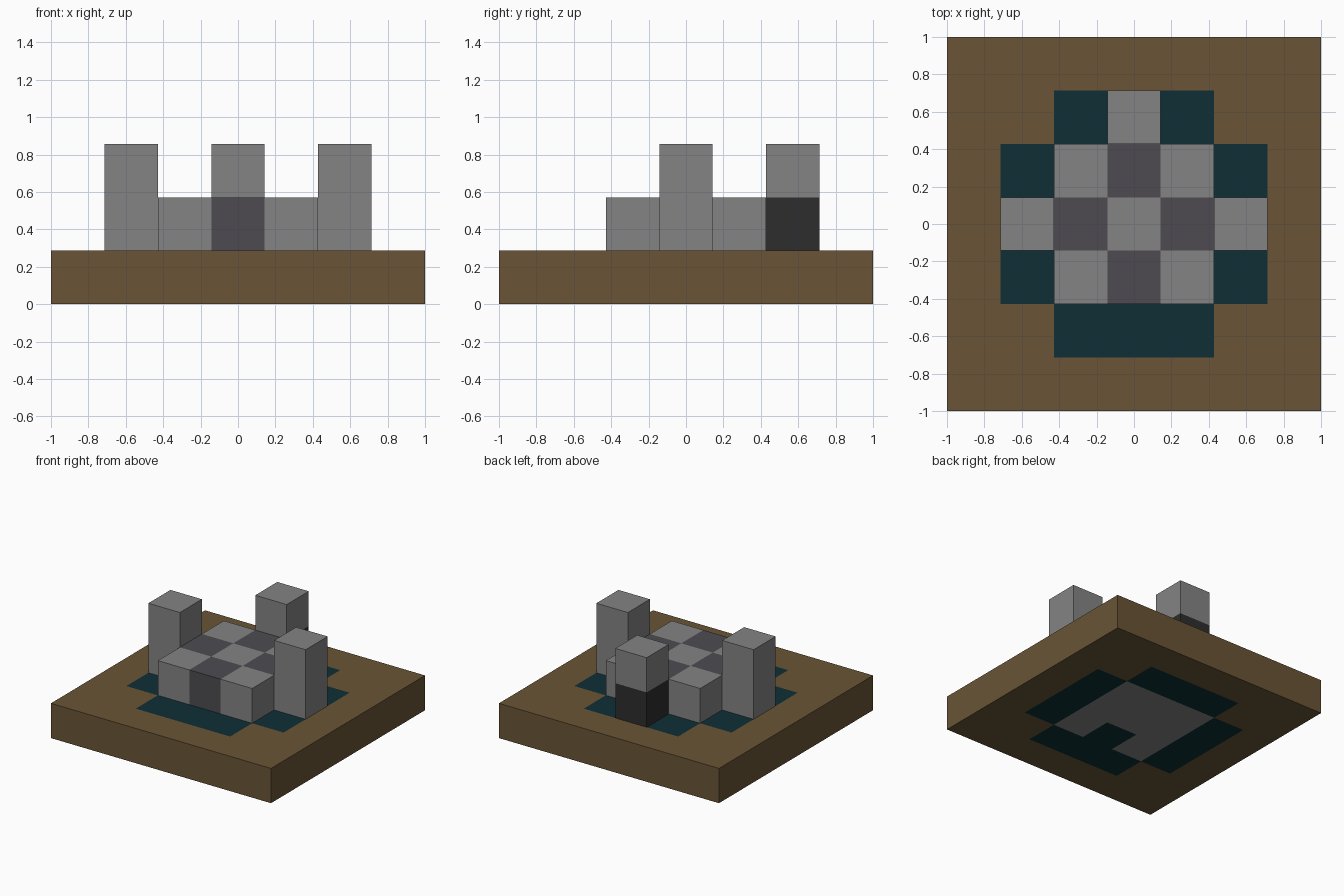
import bpy
import bmesh

cube = bpy.data.objects.get("Cube")
if cube:
    bpy.data.objects.remove(cube, do_unlink=True)

U = 2 / 7  # side of one block


def make_material(name, rgb):
    mat = bpy.data.materials.new(name)
    mat.use_nodes = True
    colour = (*rgb, 1)
    mat.diffuse_color = colour
    bsdf = mat.node_tree.nodes["Principled BSDF"]
    bsdf.inputs["Base Color"].default_value = colour
    bsdf.inputs["Roughness"].default_value = 0.9
    return mat


earth = make_material("earth brown", (0.142, 0.089, 0.037))
water = make_material("moat teal", (0.0045, 0.028, 0.037))
stone = make_material("stone grey", (0.23, 0.23, 0.23))
slate = make_material("dark slate", (0.075, 0.071, 0.081))
black = make_material("charcoal", (0.027, 0.027, 0.027))


def blocks(name, mat, cells, level, height=1):
    """Stand blocks on the given grid cells, skipping walls between neighbours."""
    cells = set(cells)
    z0, z1 = level * U, (level + height) * U
    bm = bmesh.new()

    def quad(*points):
        bm.faces.new([bm.verts.new(p) for p in points])

    for cx, cy in cells:
        x0, x1 = (cx - 0.5) * U, (cx + 0.5) * U
        y0, y1 = (cy - 0.5) * U, (cy + 0.5) * U
        ring = [(x0, y0), (x1, y0), (x1, y1), (x0, y1)]
        quad(*[(x, y, z1) for x, y in ring])
        quad(*[(x, y, z0) for x, y in reversed(ring)])
        sides = [(0, -1), (1, 0), (0, 1), (-1, 0)]
        for i, (dx, dy) in enumerate(sides):
            if (cx + dx, cy + dy) not in cells:
                a, b = ring[i], ring[(i + 1) % 4]
                quad((*a, z0), (*b, z0), (*b, z1), (*a, z1))
    bmesh.ops.remove_doubles(bm, verts=bm.verts[:], dist=0.0001)
    mesh = bpy.data.meshes.new(name)
    bm.to_mesh(mesh)
    bm.free()
    mesh.materials.append(mat)
    obj = bpy.data.objects.new(name, mesh)
    bpy.context.collection.objects.link(obj)
    return obj


def square(r):
    return {(x, y) for x in range(-r, r + 1) for y in range(-r, r + 1)}


# Ground layer: earth around a moat, with a foundation open below the gate
corners = {(x, y) for x in (-2, 2) for y in (-2, 2)}
gate = {(0, -1)}
foundation = square(1) - gate
basin = square(2) - corners
blocks("ground", earth, square(3) - basin, 0)
blocks("moat", water, basin - foundation, 0)
blocks("foundation", stone, foundation, 0)

# Keep: chequered stone and slate blocks, the front slate block being the gate
blocks("keep_stone", stone, [c for c in square(1) if sum(c) % 2 == 0], 1)
blocks("keep_slate", slate, [c for c in square(1) - gate if sum(c) % 2], 1)
blocks("gate", slate, gate, 1)

# Side towers, and a back tower standing on a charcoal base
for side, x in (("left", 2), ("right", -2)):
    blocks(side + "_tower", stone, [(x, 0)], 1, 2)
blocks("back_tower_base", black, [(0, 2)], 1)
blocks("back_tower_top", stone, [(0, 2)], 2)
